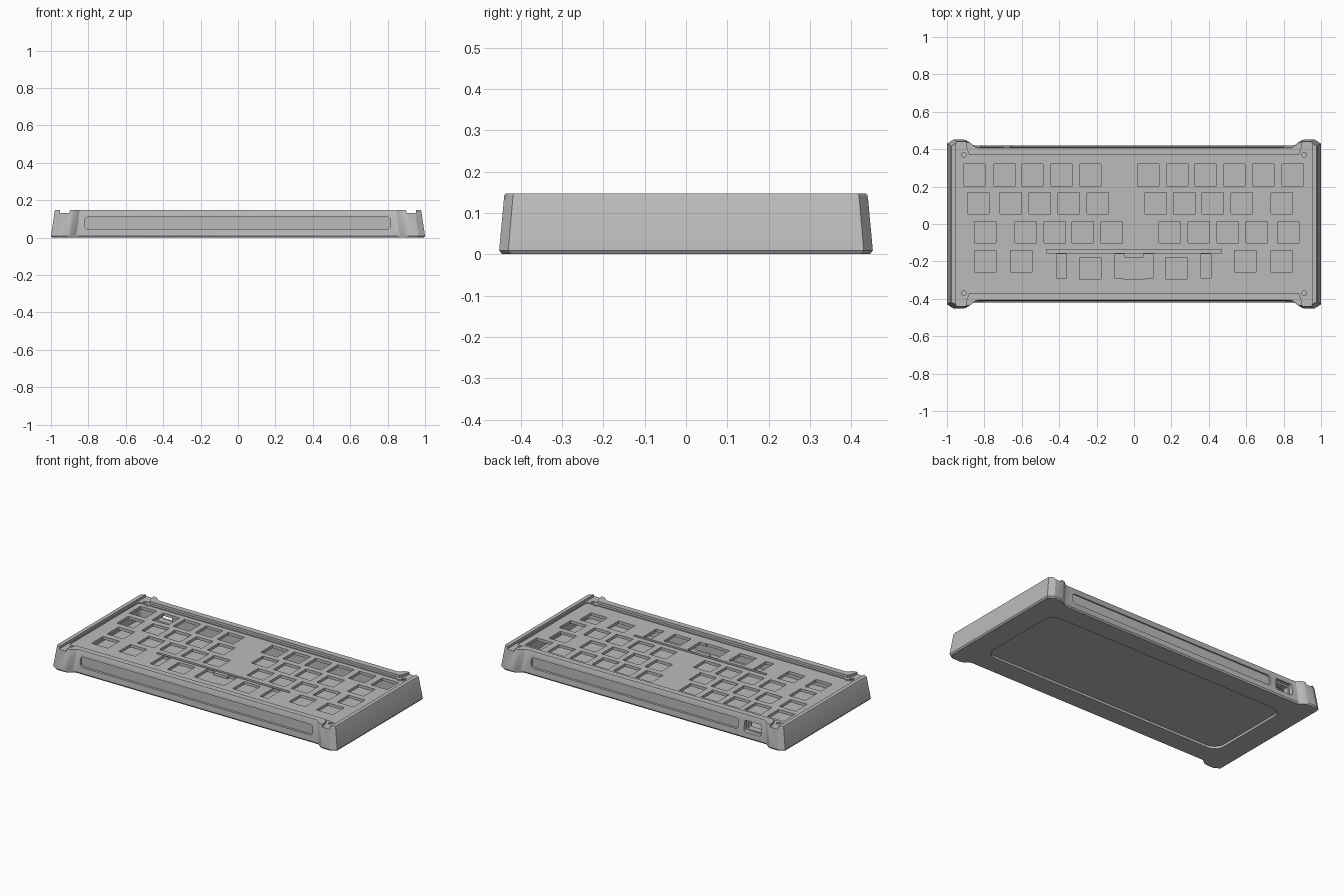
import bpy, bmesh, math
from mathutils import Matrix

cube = bpy.data.objects.get("Cube")
if cube:
    bpy.data.objects.remove(cube)

grey = bpy.data.materials.new("case_grey")
grey.use_nodes = True
colour = (0.5, 0.5, 0.5, 1)
grey.diffuse_color = colour
grey.node_tree.nodes["Principled BSDF"].inputs["Base Color"].default_value = colour


def loft(name, loops):
    """Closed solid through a stack of equal-length loops."""
    bm = bmesh.new()
    rings = [[bm.verts.new(p) for p in loop] for loop in loops]
    for a, b in zip(rings, rings[1:]):
        for i in range(len(a)):
            j = (i + 1) % len(a)
            bm.faces.new((a[i], a[j], b[j], b[i]))
    bm.faces.new(rings[0][::-1])
    bm.faces.new(rings[-1])
    bmesh.ops.recalc_face_normals(bm, faces=bm.faces)
    mesh = bpy.data.meshes.new(name)
    bm.to_mesh(mesh)
    bm.free()
    obj = bpy.data.objects.new(name, mesh)
    bpy.context.collection.objects.link(obj)
    mesh.materials.append(grey)
    return obj


def prism(name, pts, low, high):
    return loft(name, [[(x, y, z) for x, y in pts] for z in (low, high)])


def rounded(w, h, r, cx=0, cy=0, steps=6):
    """Rounded rectangle outline of half sizes w, h."""
    pts = []
    for k, (sx, sy) in enumerate(((1, 1), (-1, 1), (-1, -1), (1, -1))):
        for i in range(steps + 1):
            a = math.pi / 2 * (k + i / steps)
            pts.append((cx + sx * (w - r) + r * math.cos(a), cy + sy * (h - r) + r * math.sin(a)))
    return pts


def four_way(quarter):
    """Mirror a quarter outline (from +x towards +y) into a full loop."""
    left = [(-x, y) for x, y in reversed(quarter)]
    half = quarter + left
    return half + [(-x, -y) for x, y in half]


def wall_prism(name, x0, x1, z0, z1, r, y0, y1):
    """Rounded prism running along y, for cuts in the long walls."""
    obj = prism(name, rounded((x1 - x0) / 2, (z1 - z0) / 2, r, (x0 + x1) / 2, (z0 + z1) / 2), -y1, -y0)
    obj.data.transform(Matrix.Rotation(math.pi / 2, 4, "X"))
    return obj


def boxes(name, rects, z0, z1):
    """One cutter holding many upright boxes: centre x, y and size w, h."""
    bm = bmesh.new()
    for x, y, w, h in rects:
        m = Matrix.Translation((x, y, (z0 + z1) / 2)) @ Matrix.Diagonal((w, h, z1 - z0, 1))
        bmesh.ops.create_cube(bm, size=1, matrix=m)
    mesh = bpy.data.meshes.new(name)
    bm.to_mesh(mesh)
    bm.free()
    mesh.materials.append(grey)
    obj = bpy.data.objects.new(name, mesh)
    bpy.context.collection.objects.link(obj)
    return obj


def cut(target, cutter):
    bpy.context.view_layer.objects.active = target
    mod = target.modifiers.new("cut", "BOOLEAN")
    mod.operation = "DIFFERENCE"
    mod.solver = "EXACT"
    mod.object = cutter
    bpy.ops.object.modifier_apply(modifier=mod.name)
    bpy.data.objects.remove(cutter)


# Tapered body with flared corner blocks
outline = four_way([(1, 0.43), (0.965, 0.452), (0.91, 0.452), (0.895, 0.447), (0.865, 0.423), (0.85, 0.42)])
stack = [(0, 0.994, 0.985), (0.009, 1, 1), (0.142, 0.98, 0.973), (0.147, 0.977, 0.966)]
case = loft("keyboard_case", [[(x * sx, y * sy, z) for x, y in outline] for z, sx, sy in stack])

# Inner cavity
cut(case, prism("cavity", rounded(0.925, 0.35, 0.03), 0.035, 0.108))

# Top recess with open channels at the corners, then the sunken plate
recess = four_way([(0.952, 0.48), (0.903, 0.48), (0.897, 0.41), (0.88, 0.368)])
cut(case, prism("recess", recess, 0.132, 0.2))
plate = four_way([(0.945, 0.335), (0.935, 0.352), (0.9, 0.352), (0.885, 0.34), (0.87, 0.352)])
cut(case, prism("plate_area", plate, 0.126, 0.2))

# Underside recess
cut(case, prism("base_recess", rounded(0.85, 0.29, 0.07), -0.1, 0.015))

# Long wall grooves and the socket at the back
cut(case, wall_prism("front_groove", -0.82, 0.815, 0.045, 0.11, 0.02, -0.5, -0.402))
cut(case, wall_prism("back_groove", -0.66, 0.8, 0.045, 0.11, 0.02, 0.402, 0.5))
cut(case, wall_prism("socket_recess", -0.82, -0.7, 0.04, 0.112, 0.012, 0.39, 0.5))
cut(case, wall_prism("socket_hole", -0.81, -0.71, 0.05, 0.1, 0.01, 0.3, 0.5))

# Switch openings, row by row
key = 0.115
rows = {
    0.262: [-0.853, -0.692, -0.543, -0.388, -0.233, 0.075, 0.23, 0.382, 0.537, 0.692, 0.85],
    0.11: [-0.832, -0.658, -0.503, -0.35, -0.195, 0.115, 0.27, 0.42, 0.575, 0.79],
    -0.043: [-0.794, -0.58, -0.425, -0.273, -0.12, 0.19, 0.345, 0.5, 0.655, 0.826],
    -0.198: [-0.794, -0.602, 0.596, 0.789],
    -0.237: [-0.233, 0.227],
}
openings = [(x, y, key, key) for y, xs in rows.items() for x in xs]
# Stabiliser slits and wire slot
openings += [(x, -0.225, 0.055, 0.128) for x in (-0.388, -0.077, 0.077, 0.385)]
openings.append((0, -0.146, 0.933, 0.018))
cut(case, boxes("openings", openings, 0.08, 0.2))
cut(case, boxes("middle_opening", [(0, -0.237, 0.12, key)], 0.08, 0.2))

# Corner screws
for sx in (-1, 1):
    for sy in (-1, 1):
        spot = (sx * 0.91, sy * 0.37)
        cut(case, prism("screw_hole", rounded(0.013, 0.013, 0.0129, *spot, steps=4), 0.118, 0.2))

bpy.ops.object.select_all(action="DESELECT")
case.select_set(True)
bpy.context.view_layer.objects.active = case
bpy.ops.object.shade_smooth_by_angle(angle=math.radians(25))
